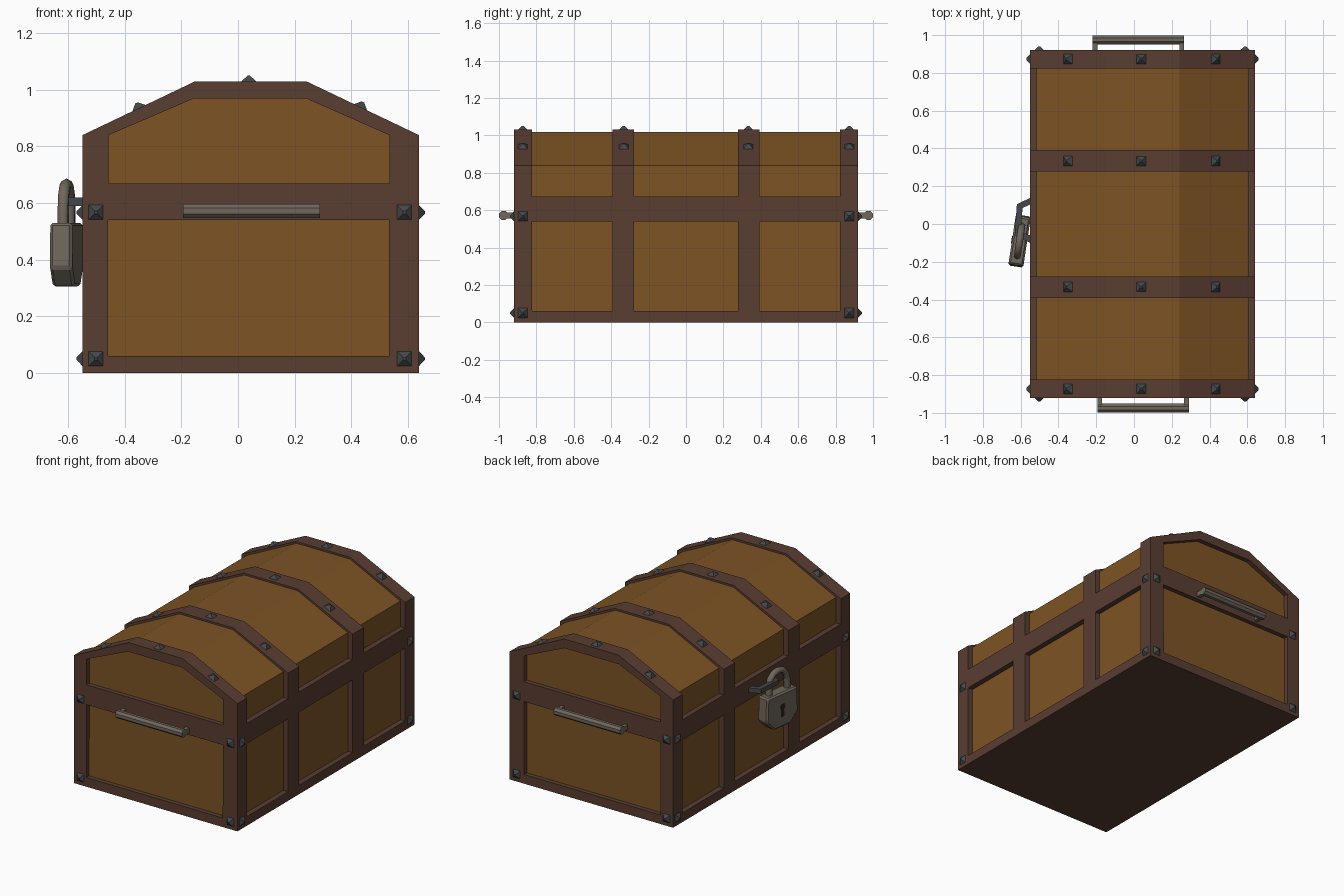
import bpy, bmesh, math
from mathutils import Vector, Matrix

if "Cube" in bpy.data.objects:
    bpy.data.objects.remove(bpy.data.objects["Cube"])


def mat(name, rgb):
    m = bpy.data.materials.new(name)
    m.diffuse_color = (*rgb, 1)
    m.use_nodes = True
    m.node_tree.nodes["Principled BSDF"].inputs["Base Color"].default_value = m.diffuse_color
    return m


TAN = mat("tan wood", (0.205, 0.088, 0.018))
BROWN = mat("dark brown wood", (0.100, 0.047, 0.031))
IRON = mat("dark iron", (0.058, 0.066, 0.070))
STEEL = mat("warm grey steel", (0.160, 0.136, 0.107))
BLACK = mat("keyhole black", (0.02, 0.018, 0.016))


def finish(name, bm, m):
    bmesh.ops.recalc_face_normals(bm, faces=bm.faces)
    me = bpy.data.meshes.new(name)
    bm.to_mesh(me)
    bm.free()
    me.materials.append(m)
    ob = bpy.data.objects.new(name, me)
    bpy.context.collection.objects.link(ob)
    return ob


def prism(name, pts, y0, y1, m):
    """Solid extrusion along y of an xz profile."""
    bm = bmesh.new()
    a = [bm.verts.new((x, y0, z)) for x, z in pts]
    b = [bm.verts.new((x, y1, z)) for x, z in pts]
    n = len(pts)
    bm.faces.new(a)
    bm.faces.new(b[::-1])
    for i in range(n):
        j = (i + 1) % n
        bm.faces.new((a[i], a[j], b[j], b[i]))
    return finish(name, bm, m)


def ring(name, outer, inner, y0, y1, m):
    """Hollow frame extruded along y."""
    bm = bmesh.new()
    loops = [[bm.verts.new((x, y, z)) for x, z in p]
             for p, y in ((outer, y0), (outer, y1), (inner, y1), (inner, y0))]
    n = len(outer)
    for k in range(4):
        a, b = loops[k], loops[(k + 1) % 4]
        for i in range(n):
            j = (i + 1) % n
            bm.faces.new((a[i], a[j], b[j], b[i]))
    return finish(name, bm, m)


def box(name, x0, x1, y0, y1, z0, z1, m):
    return prism(name, [(x0, z0), (x1, z0), (x1, z1), (x0, z1)], y0, y1, m)


def rivet(name, pos, normal):
    bm = bmesh.new()
    rot = Vector(normal).to_track_quat('Z', 'Y').to_matrix().to_4x4()
    M = (Matrix.Translation(pos) @ rot @ Matrix.Translation((0, 0, 0.008))
         @ Matrix.Rotation(math.pi / 4, 4, 'Z'))
    bmesh.ops.create_cone(bm, cap_ends=True, segments=4, radius1=0.042,
                          radius2=0.007, depth=0.024, matrix=M)
    return finish(name, bm, IRON)


L, R, C = -0.55, 0.64, 0.045
outer = [(L, 0), (R, 0), (R, 0.84), (0.242, 1.03), (-0.152, 1.03), (L, 0.84)]
inner = [(-0.46, 0.06), (0.533, 0.06), (0.535, 0.84), (0.24, 0.97), (-0.155, 0.97), (-0.458, 0.84)]
core = [(L + 0.035, 0.03), (R - 0.035, 0.03), (R - 0.035, 0.84), (0.24, 1.018),
        (-0.15, 1.018), (L + 0.035, 0.84)]

# tan panels
prism("panel_body", core, -0.89, 0.89, TAN)

# vertical ribs wrapping the chest
spans = [(-0.92, -0.823), (-0.393, -0.278), (0.278, 0.393), (0.823, 0.92)]
for i, (a, b) in enumerate(spans):
    ring(f"rib_{i}", outer, inner, a, b, BROWN)

# rails and floor between the ribs
for i in range(3):
    a, b = spans[i][1], spans[i + 1][0]
    box(f"floor_{i}", L, R, a, b, 0, 0.06, BROWN)
    box(f"rail_left_{i}", L, L + 0.06, a, b, 0.54, 0.672, BROWN)
    box(f"rail_right_{i}", R - 0.06, R, a, b, 0.54, 0.672, BROWN)

for s, end in ((-1, "front"), (1, "back")):
    # end cross rail
    ya, yb = sorted((s * 0.92, s * 0.87))
    box(f"rail_{end}", -0.46, 0.535, ya, yb, 0.54, 0.67, BROWN)
    # carrying handle: octagonal bar on two posts
    hx = C + (0.003 if s < 0 else -0.022)
    bm = bmesh.new()
    bmesh.ops.create_cone(bm, cap_ends=True, segments=8, radius1=0.026, radius2=0.026, depth=0.485,
                          matrix=Matrix.Translation((hx, s * 0.975, 0.572))
                          @ Matrix.Rotation(math.pi / 2, 4, 'Y') @ Matrix.Rotation(math.pi / 8, 4, 'Z'))
    finish(f"handle_bar_{end}", bm, STEEL)
    for t in (-1, 1):
        px = hx + t * 0.23
        ya, yb = sorted((s * 0.915, s * 0.97))
        box(f"handle_post_{end}", px - 0.0125, px + 0.0125, ya, yb, 0.556, 0.588, STEEL)
    # corner rivets on the end and both sides
    for z in (0.05, 0.567):
        for x in (-0.502, 0.588):
            rivet(f"rivet_{end}", (x, s * 0.92, z), (0, s, 0))
        rivet("rivet_left", (L, s * 0.873, z), (-1, 0, 0))
        rivet("rivet_right", (R, s * 0.873, z), (1, 0, 0))

# lid rivets on every rib
for y in (-0.873, -0.333, 0.333, 0.873):
    rivet("rivet_lid_top", (0.038, y, 1.03), (0, 0, 1))
    rivet("rivet_lid_left", (-0.35, y, 0.936), (-0.19, 0, 0.398))
    rivet("rivet_lid_right", (0.433, y, 0.939), (0.19, 0, 0.398))

# padlock, built facing -y and then turned to face -x
turn = (Matrix.Translation((-0.606, -0.09, 0)) @ Matrix.Rotation(math.radians(-8.5), 4, 'Z')
        @ Matrix.Rotation(-math.pi / 2, 4, 'Z'))
lock = prism("padlock_body", [(-0.13, 0.53), (-0.137, 0.37), (-0.07, 0.305), (0.07, 0.305),
                              (0.137, 0.37), (0.13, 0.53)], -0.04, 0.04, STEEL)
bev = lock.modifiers.new("edge", 'BEVEL')
bev.width = 0.01
bev.segments = 1
hole = prism("keyhole", [(-0.012, 0.375), (0.012, 0.375), (0.009, 0.42), (0.02, 0.435), (0.012, 0.455),
                         (-0.012, 0.455), (-0.02, 0.435), (-0.009, 0.42)], -0.043, -0.038, BLACK)

cu = bpy.data.curves.new("padlock_shackle", 'CURVE')
cu.dimensions = '3D'
cu.bevel_depth = 0.021
cu.bevel_resolution = 1
path = [(-0.078, 0.51)] + [(-0.078 * math.cos(math.pi * k / 6), 0.588 + 0.078 * math.sin(math.pi * k / 6))
                           for k in range(7)] + [(0.078, 0.51)]
sp = cu.splines.new('POLY')
sp.points.add(len(path) - 1)
for p, (x, z) in zip(sp.points, path):
    p.co = (x, 0, z, 1)
cu.materials.append(STEEL)
shackle = bpy.data.objects.new("padlock_shackle", cu)
bpy.context.collection.objects.link(shackle)
for ob in (lock, hole, shackle):
    ob.matrix_world = turn

# hasp: bent iron strap from the rail through the shackle
bm = bmesh.new()
hasp = [(-0.545, 0.14), (-0.62, 0.105), (-0.632, -0.06), (-0.55, -0.10), (-0.55, -0.06), (-0.6, -0.04),
        (-0.59, 0.085), (-0.545, 0.105)]
face = bm.faces.new([bm.verts.new((x, y, 0.59)) for x, y in hasp])
ext = bmesh.ops.extrude_face_region(bm, geom=[face])
bmesh.ops.translate(bm, vec=(0, 0, 0.03),
                    verts=[v for v in ext["geom"] if isinstance(v, bmesh.types.BMVert)])
finish("hasp", bm, IRON)
